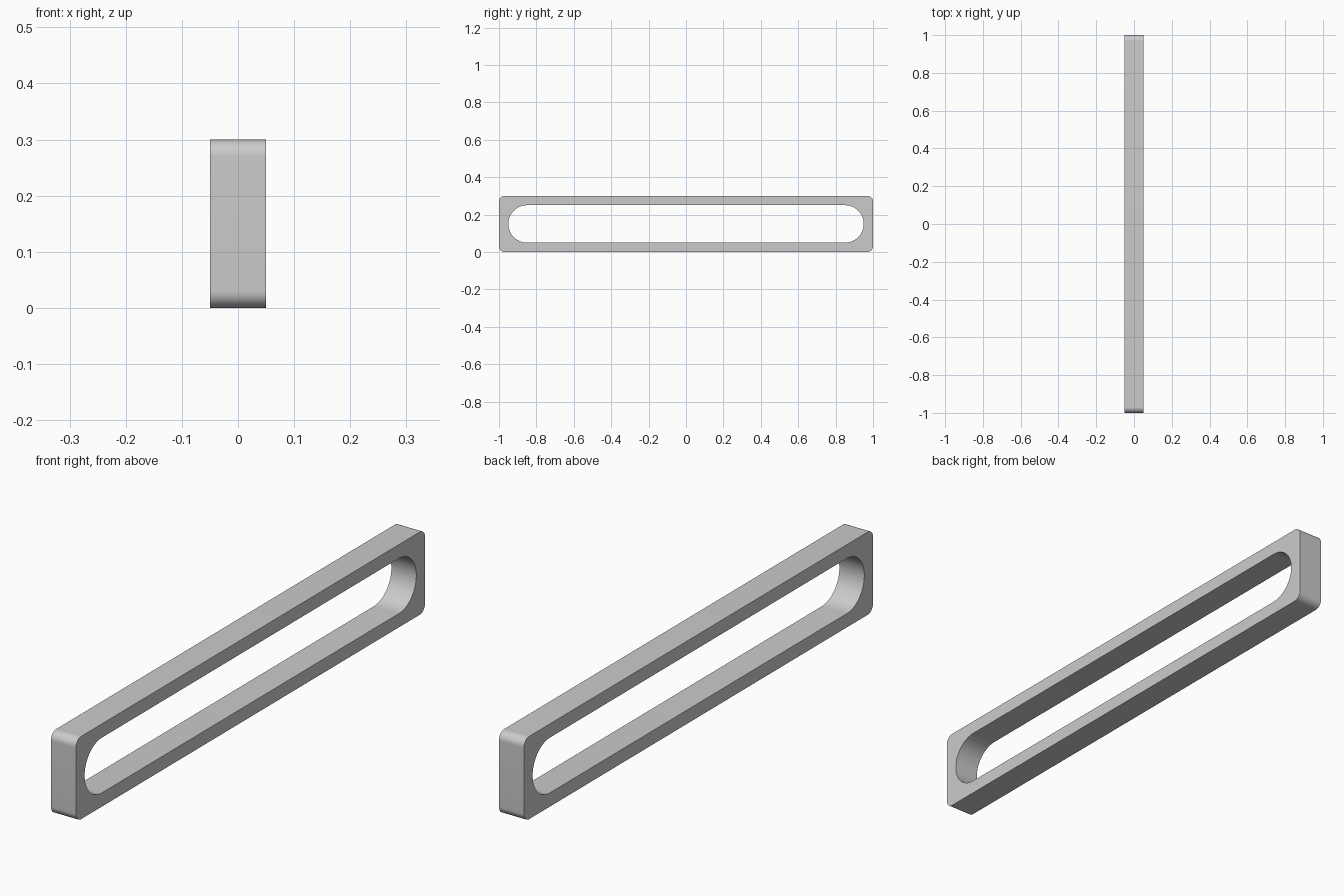
import bpy, bmesh
from math import cos, sin, pi, radians

cube = bpy.data.objects.get("Cube")
if cube:
    bpy.data.objects.remove(cube, do_unlink=True)

WIDTH, LENGTH, HEIGHT, WALL = 0.1, 2.0, 0.3, 0.05
SEGMENTS = 16


def rounded_loop(bm, x, length, height, radius):
    """Rounded rectangle of vertices in the plane at x."""
    verts = []
    for corner, (sy, sz) in enumerate([(1, 1), (-1, 1), (-1, -1), (1, -1)]):
        cy = sy * (length / 2 - radius)
        cz = HEIGHT / 2 + sz * (height / 2 - radius)
        for i in range(SEGMENTS + 1):
            a = (corner + i / SEGMENTS) * pi / 2
            verts.append(bm.verts.new((x, cy + radius * cos(a), cz + radius * sin(a))))
    return verts


def bridge(bm, a, b):
    for i in range(len(a)):
        j = (i + 1) % len(a)
        bm.faces.new((a[i], a[j], b[j], b[i]))


# Frame: rounded outline with a long round-ended slot through it
bm = bmesh.new()
outer = [rounded_loop(bm, s * WIDTH / 2, LENGTH, HEIGHT, 0.03) for s in (-1, 1)]
slot_height = HEIGHT - 2 * WALL
inner = [rounded_loop(bm, s * WIDTH / 2, LENGTH - 2 * WALL, slot_height, slot_height / 2)
         for s in (-1, 1)]
rings = [outer[0], outer[1], inner[1], inner[0]]
for k in range(4):
    bridge(bm, rings[k], rings[(k + 1) % 4])
bmesh.ops.remove_doubles(bm, verts=bm.verts, dist=1e-5)
bmesh.ops.recalc_face_normals(bm, faces=bm.faces)
mesh = bpy.data.meshes.new("slotted_bar")
bm.to_mesh(mesh)
bm.free()

bar = bpy.data.objects.new("slotted_bar", mesh)
bpy.context.collection.objects.link(bar)

# Plain grey finish
grey = bpy.data.materials.new("light_grey")
grey.use_nodes = True
colour = (0.6, 0.6, 0.6, 1)
grey.diffuse_color = colour
grey.node_tree.nodes["Principled BSDF"].inputs["Base Color"].default_value = colour
mesh.materials.append(grey)

# Smooth the rounds, keep the rims sharp
bpy.ops.object.select_all(action="DESELECT")
bar.select_set(True)
bpy.context.view_layer.objects.active = bar
bpy.ops.object.shade_smooth_by_angle(angle=radians(30))
